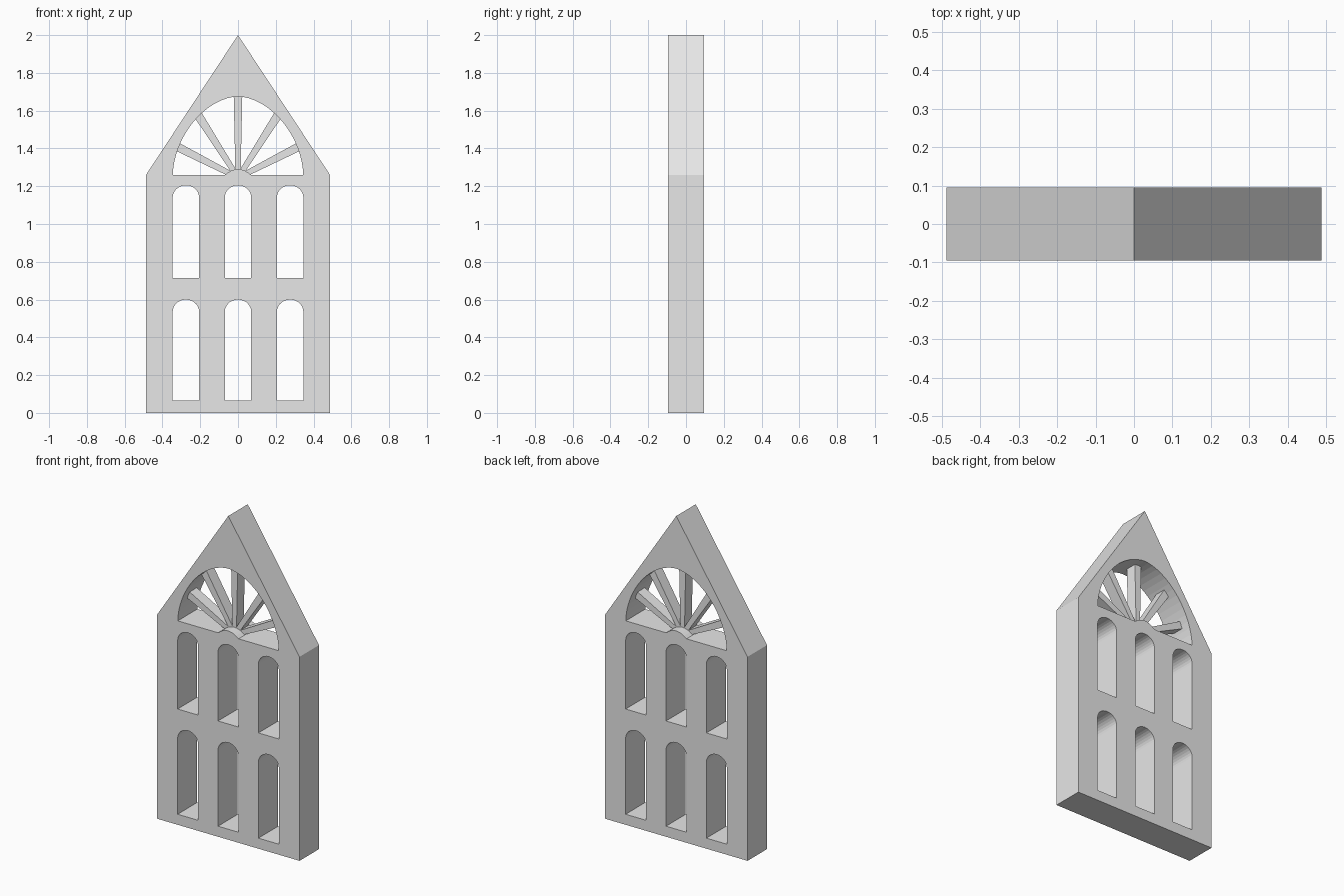
import bpy, bmesh, math
from mathutils import Matrix, Vector

if "Cube" in bpy.data.objects:
    bpy.data.objects.remove(bpy.data.objects["Cube"])

DEPTH = 0.19
SILL, FAN_W, FAN_H, POWER = 1.26, 0.345, 0.415, 1.8

stone = bpy.data.materials.new("grey stone")
stone.diffuse_color = (0.8, 0.8, 0.8, 1)
stone.use_nodes = True
stone.node_tree.nodes["Principled BSDF"].inputs["Base Color"].default_value = stone.diffuse_color


def slab(name, outlines, depth):
    """Extrude closed x-z outlines (first is the edge, others are holes)."""
    cu = bpy.data.curves.new(name + "_outline", 'CURVE')
    cu.dimensions = '2D'
    cu.fill_mode = 'BOTH'
    cu.extrude = depth / 2
    for pts in outlines:
        sp = cu.splines.new('POLY')
        sp.points.add(len(pts) - 1)
        for p, (x, z) in zip(sp.points, pts):
            p.co = (x, z, 0, 1)
        sp.use_cyclic_u = True
    tmp = bpy.data.objects.new(name + "_outline", cu)
    bpy.context.collection.objects.link(tmp)
    bpy.context.view_layer.update()
    dg = bpy.context.evaluated_depsgraph_get()
    me = bpy.data.meshes.new_from_object(tmp.evaluated_get(dg))
    bpy.data.objects.remove(tmp)
    me.transform(Matrix.Rotation(math.pi / 2, 4, 'X'))
    bm = bmesh.new()
    bm.from_mesh(me)
    bmesh.ops.remove_doubles(bm, verts=bm.verts, dist=1e-5)
    bmesh.ops.recalc_face_normals(bm, faces=bm.faces)
    for f in bm.faces:
        f.smooth = False
    bm.to_mesh(me)
    bm.free()
    me.name = name
    me.materials.clear()
    me.materials.append(stone)
    ob = bpy.data.objects.new(name, me)
    bpy.context.collection.objects.link(ob)
    return ob


def window(cx, bottom, top, hw=0.07, rise=0.065, n=14):
    """Round-headed window opening."""
    pts = [(cx - hw, bottom), (cx + hw, bottom)]
    for i in range(n + 1):
        a = math.pi * i / n
        pts.append((cx + hw * math.cos(a), top - rise + rise * math.sin(a)))
    return pts


def fan_opening(n=32):
    """Tall arched opening with a small raised hub in its sill."""
    pts = []
    for i in range(n + 1):
        a = math.pi * i / n
        c, s = math.cos(a), max(math.sin(a), 0)
        pts.append((FAN_W * math.copysign(abs(c) ** (2 / POWER), c),
                    SILL + FAN_H * s ** (2 / POWER)))
    for i in range(9):
        x = -0.07 + 0.14 * i / 8
        pts.append((x, SILL + 0.03 * (1 - (x / 0.07) ** 2)))
    return pts


# Gabled wall with six windows and the fan opening
gable = [(-0.487, 0), (0.487, 0), (0.487, SILL), (0, 2), (-0.487, SILL)]
holes = [window(cx, b, t) for cx in (-0.276, 0, 0.276)
         for b, t in ((0.065, 0.60), (0.715, 1.205))]
slab("gabled_wall", [gable] + holes + [fan_opening()], DEPTH)

# Tapered spokes radiating from the hub
centre = Vector((0, 1.245))
for k, deg in enumerate((27, 57.5, 90, 122.5, 153)):
    d = Vector((math.cos(math.radians(deg)), math.sin(math.radians(deg))))
    side = Vector((-d.y, d.x))
    reach = 0.1
    while True:
        p = centre + d * reach
        if (abs(p.x) / FAN_W) ** POWER + (max(p.y - SILL, 0) / FAN_H) ** POWER > 1:
            break
        reach += 0.004
    a, b = centre + d * 0.03, centre + d * (reach + 0.015)
    slab(f"fan_spoke_{k + 1}", [[tuple(a - side * 0.014), tuple(b - side * 0.023),
                                 tuple(b + side * 0.023), tuple(a + side * 0.014)]], 0.07)
